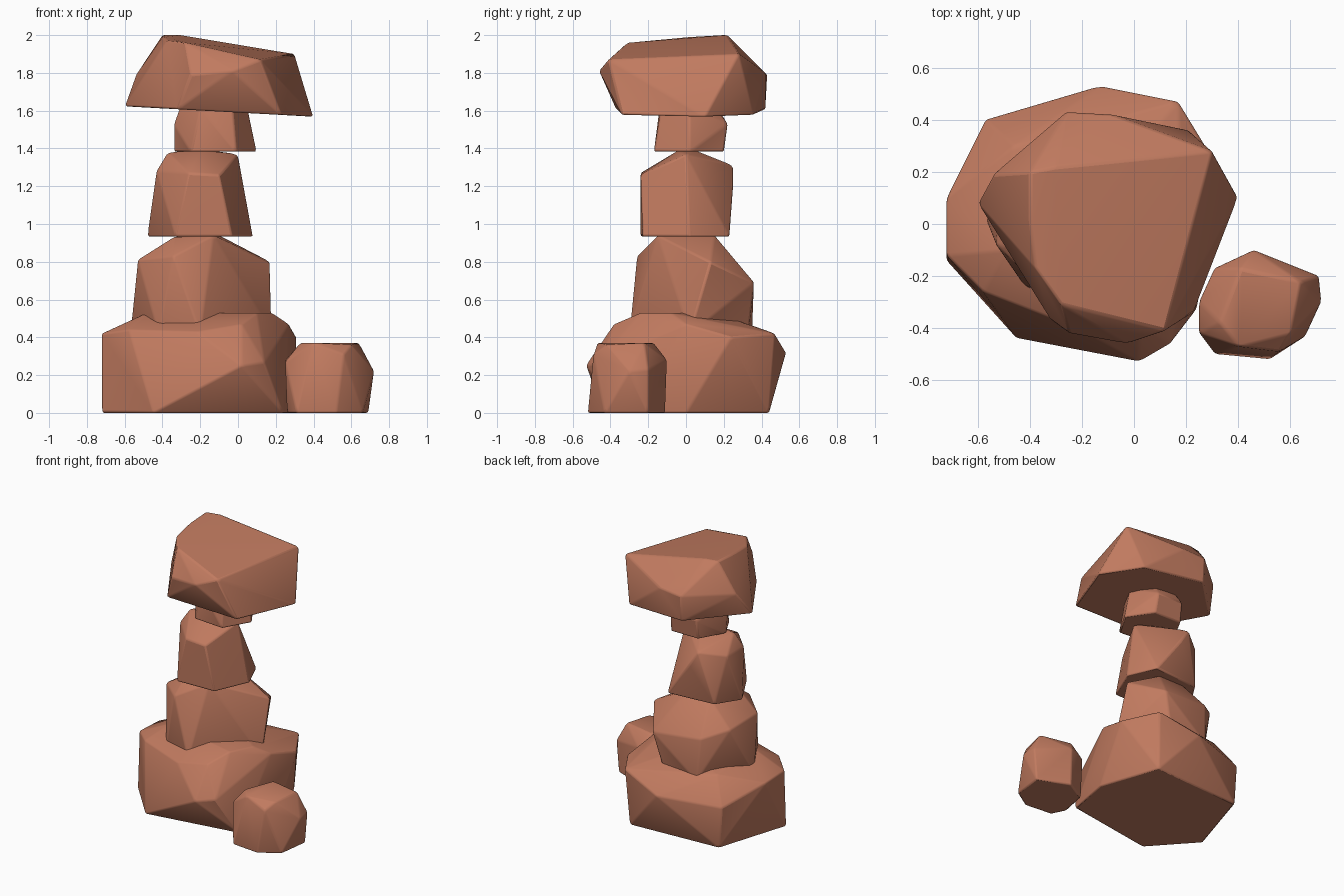
import bpy
import bmesh
import math
from mathutils import Vector

cube = bpy.data.objects.get("Cube")
if cube:
    bpy.data.objects.remove(cube, do_unlink=True)

# One terracotta stone colour for every boulder
stone = bpy.data.materials.new("terracotta_stone")
stone.use_nodes = True
stone_colour = (0.53, 0.195, 0.115, 1.0)
stone.diffuse_color = stone_colour
shader = stone.node_tree.nodes["Principled BSDF"]
shader.inputs["Base Color"].default_value = stone_colour
shader.inputs["Roughness"].default_value = 0.9


def rock(name, floor, footprint, corners, tilt=0.0):
    """Chiselled boulder: hull of a flat footprint and its upper corners, in centimetres."""
    bm = bmesh.new()
    points = [(x, y, floor + tilt * x) for x, y in footprint] + corners
    for point in points:
        bm.verts.new(Vector(point) / 100)
    hull = bmesh.ops.convex_hull(bm, input=bm.verts[:])
    spare = {v for v in hull["geom_interior"] + hull["geom_unused"]
             if isinstance(v, bmesh.types.BMVert)}
    bmesh.ops.delete(bm, geom=list(spare), context="VERTS")
    # Merge nearly coplanar triangles into broad chiselled facets
    bmesh.ops.dissolve_limit(bm, angle_limit=math.radians(2),
                             verts=bm.verts[:], edges=bm.edges[:])
    bmesh.ops.recalc_face_normals(bm, faces=bm.faces[:])
    mesh = bpy.data.meshes.new(name)
    bm.to_mesh(mesh)
    bm.free()
    mesh.materials.append(stone)

    obj = bpy.data.objects.new(name, mesh)
    bpy.context.collection.objects.link(obj)

    # Worn edges
    worn = obj.modifiers.new("worn_edges", "BEVEL")
    worn.width = 0.01
    worn.segments = 2
    worn.limit_method = "ANGLE"
    worn.angle_limit = math.radians(8)

    bpy.ops.object.select_all(action="DESELECT")
    obj.select_set(True)
    bpy.context.view_layer.objects.active = obj
    bpy.ops.object.shade_smooth_by_angle(angle=math.radians(40))


# Wide boulder on the ground
rock("base_boulder", 0,
     [(-72, -14), (-45, -44), (24, -33), (30, 0), (15, 44), (-55, 40)],
     [(-72, -12, 42), (-58, -26, 44), (-48, -10, 53), (-22, -40, 43),
      (2, -53, 25), (14, -46, 27), (2, -38, 47), (10, -24, 53), (18, -8, 53),
      (27, 0, 47), (31, 24, 40), (17, 47, 42), (-13, 53, 32), (-57, 40, 30),
      (-72, 10, 41), (-46, 30, 48), (-10, 15, 53)])

# Loose stone beside the stack
rock("side_stone", 0,
     [(26, -40), (31, -50), (52, -52), (66, -43), (69, -20), (46, -11), (30, -20)],
     [(33, -38, 37), (41, -17, 37), (64, -22, 37), (60, -42, 36), (40, -47, 37),
      (25, -30, 28), (25, -42, 27), (56, -49, 31), (72, -30, 22),
      (71, -20, 23), (46, -10, 28), (31, -17, 28)])

# Second boulder, sunk into the base
rock("lower_boulder", 42,
     [(-57, 2), (-42, -24), (-20, -30), (18, 2), (-5, 33), (-33, 35)],
     [(-34, -12, 93), (-13, -15, 94), (-10, 15, 94), (-30, 15, 94),
      (-53, -8, 81), (-34, -26, 83), (17, 13, 80),
      (2, 36, 69), (-35, 33, 72), (-50, 20, 78)])

# Tall block in the middle
rock("middle_boulder", 93.3,
     [(-48, 3), (-33, -24), (-3, -23), (8, 2), (-1, 23), (-37, 20)],
     [(-26, -24, 127), (-10, -24, 126), (-43, -6, 128), (-43, 13, 128),
      (-37, -3, 138), (-20, -4, 139), (-15, 5, 139), (0, 0, 137),
      (-27, 25, 131), (-20, 25, 120)])

# Small neck stone
rock("neck_stone", 138.3,
     [(-34, 2), (-25, -15), (-1, -17), (10, 2), (-2, 20), (-24, 20)],
     [(-34, 0, 153), (-30, 3, 164), (-20, -14, 162), (-3, -13, 162),
      (5, 2, 162), (-3, 22, 153), (-24, 22, 153), (-6, 15, 162), (-22, 15, 164)])

# Broad cap with a slightly tilted underside
rock("cap_boulder", 159,
     [(-60, 8), (-32, -37), (23, -34), (40, 10), (21, 36), (-26, 42)],
     [(-40, 20, 200), (-30, 22, 200), (30, 28, 190), (12, -41, 187),
      (-28, -31, 196), (-38, -17, 197), (-40, 2, 199), (-54, 19, 179),
      (-26, 43, 179), (-8, 42, 180), (-3, -46, 181), (-25, -42, 179)],
     tilt=-0.055)
